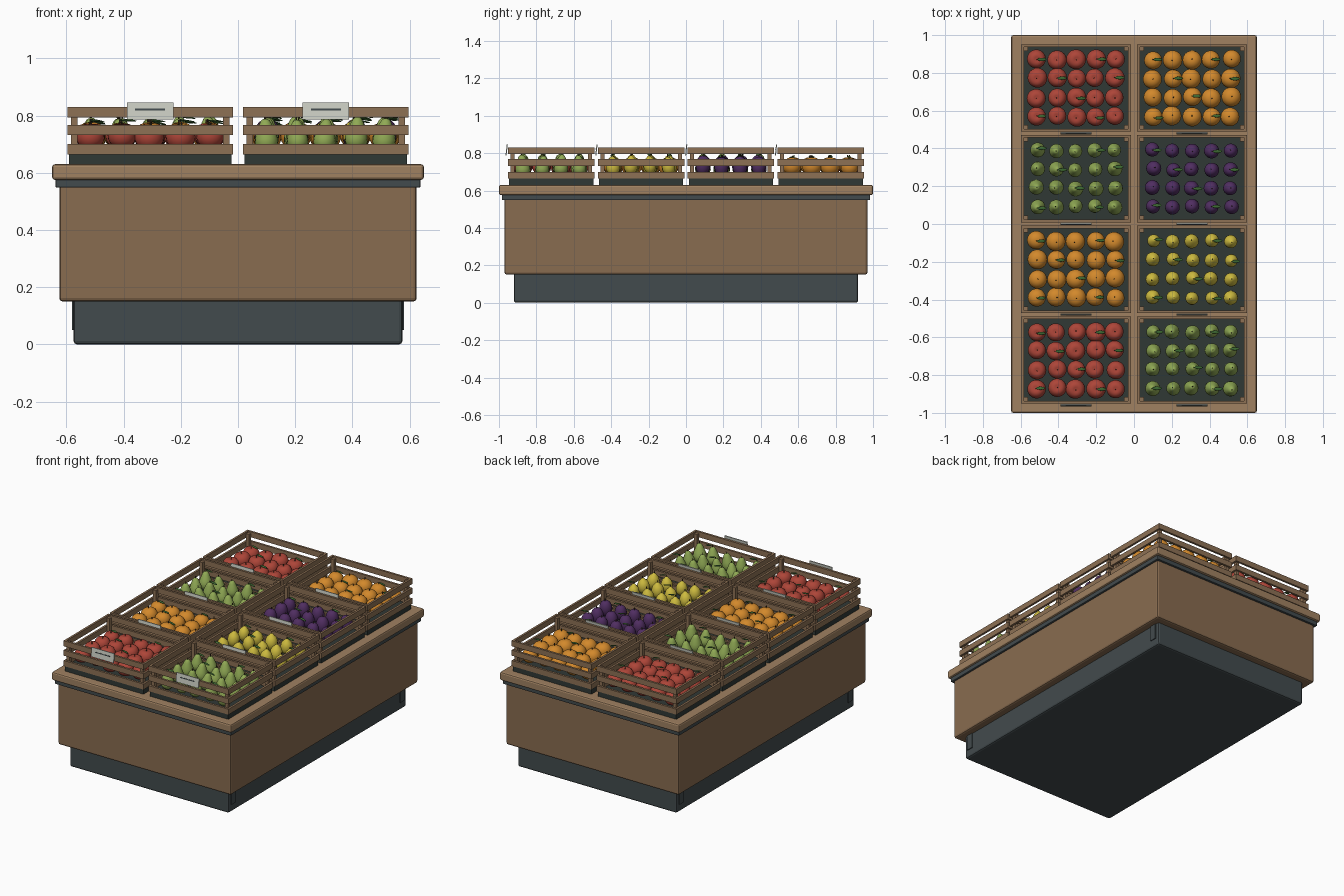
import bpy, bmesh, math, random
from mathutils import Matrix, Vector

if "Cube" in bpy.data.objects:
    bpy.data.objects.remove(bpy.data.objects["Cube"])

random.seed(4)


def material(name, r, g, b):
    m = bpy.data.materials.new(name)
    m.diffuse_color = (r, g, b, 1)
    m.use_nodes = True
    m.node_tree.nodes["Principled BSDF"].inputs["Base Color"].default_value = m.diffuse_color
    return m


WOOD = material("panel_wood", 0.25, 0.15, 0.08)
TOP = material("top_wood", 0.35, 0.22, 0.12)
SLAT = material("crate_wood", 0.27, 0.165, 0.09)
DARK = material("dark_metal", 0.055, 0.07, 0.075)
LINER = material("tray_liner", 0.03, 0.04, 0.036)
CARD = material("tag_card", 0.6, 0.62, 0.55)
LEAF = material("leaf_green", 0.05, 0.15, 0.035)
STEM = material("stem_brown", 0.07, 0.045, 0.02)


def add_object(name, mesh, matrix=Matrix()):
    o = bpy.data.objects.new(name, mesh)
    o.matrix_world = matrix
    bpy.context.collection.objects.link(o)
    return o


def boxes_mesh(name, boxes, mat):
    """Mesh of boxes, each given as (centre, size)."""
    bm = bmesh.new()
    for c, s in boxes:
        bmesh.ops.create_cube(bm, size=1, matrix=Matrix.Translation(c) @ Matrix.Diagonal((*s, 1)))
    me = bpy.data.meshes.new(name)
    bm.to_mesh(me)
    bm.free()
    me.materials.append(mat)
    return me


def block(name, x, y, z0, z1, mat, bevel):
    """Centred bevelled block with half sizes x, y."""
    me = boxes_mesh(name, [((0, 0, (z0 + z1) / 2), (2 * x, 2 * y, z1 - z0))], mat)
    b = add_object(name, me).modifiers.new("bevel", "BEVEL")
    b.width, b.segments = bevel, 2


def lathe(name, profile, mat, sides=18):
    """Smooth solid of revolution; the profile starts and ends on the axis."""
    bm = bmesh.new()
    vs = [bm.verts.new((r, 0, z)) for r, z in profile]
    es = [bm.edges.new(p) for p in zip(vs, vs[1:])]
    bmesh.ops.spin(bm, geom=vs + es, cent=(0, 0, 0), axis=(0, 0, 1),
                   angle=2 * math.pi, steps=sides, use_duplicate=False)
    bmesh.ops.remove_doubles(bm, verts=bm.verts, dist=1e-5)
    bmesh.ops.recalc_face_normals(bm, faces=bm.faces)
    for f in bm.faces:
        f.smooth = True
    me = bpy.data.meshes.new(name)
    bm.to_mesh(me)
    bm.free()
    me.materials.append(mat)
    return me


# Stand: plinth, cabinet, dark lip and wooden top
block("plinth", 0.575, 0.92, 0.0, 0.17, DARK, 0.012)
block("cabinet", 0.625, 0.97, 0.15, 0.56, WOOD, 0.012)
block("lip", 0.638, 0.984, 0.548, 0.58, DARK, 0.005)
block("table_top", 0.65, 1.0, 0.575, 0.63, TOP, 0.01)
add_object("plinth_plates", boxes_mesh("plinth_plates", [
    ((sx * 0.575, sy * 0.872, 0.1), (0.012, 0.045, 0.1)) for sx in (-1, 1) for sy in (-1, 1)], DARK))

# Crate: three slats per side plus corner posts
W, D, T = 0.58, 0.462, 0.014
slats = []
for z in (0.682, 0.75, 0.812):
    for s in (-1, 1):
        slats.append(((0, s * (D - T) / 2, z), (W, T, 0.036)))
        slats.append(((s * (W - T) / 2, 0, z), (T, D - 2 * T, 0.036)))
for sx in (-1, 1):
    for sy in (-1, 1):
        slats.append(((sx * (W / 2 - T - 0.01), sy * (D / 2 - T - 0.01), 0.737), (0.022, 0.022, 0.165)))
crate_mesh = boxes_mesh("crate", slats, SLAT)
tray_mesh = boxes_mesh("tray", [((0, 0, 0.648), (W - 0.012, D - 0.012, 0.036))], LINER)

# Price tag with a dark bar, leaning slightly back
tag_mesh = boxes_mesh("tag", [((0, 0, 0), (0.163, 0.006, 0.06))], CARD)
bar_mesh = boxes_mesh("tag_bar", [((0, -0.003, 0.005), (0.105, 0.003, 0.006))], DARK)

# Fruit profiles as (radius, height)
def oval(r, h, dimple=0.0, power=1.0):
    pts = []
    for k in range(13):
        a = math.pi * k / 12
        rr, z = r * math.sin(a), -h * math.cos(a)
        z -= dimple * max(0, 1 - rr / (0.6 * r)) * (1 if z > 0 else -1)
        pts.append((0 if k in (0, 12) else rr, z))
    return pts


pear = [(0, -.055), (.018, -.053), (.031, -.043), (.038, -.027), (.038, -.012), (.034, .006),
        (.027, .023), (.021, .038), (.015, .049), (.008, .055), (0, .056)]
lemon = [(0, -.053), (.008, -.05), (.014, -.044), (.027, -.033), (.035, -.015), (.036, 0),
         (.034, .015), (.027, .032), (.014, .044), (.008, .051), (0, .054)]
fruits = {  # name: (mesh, top height, centre height)
    "apple": (lathe("apple", oval(.05, .047, .012), material("red", .42, .06, .04)), .035, .724),
    "orange": (lathe("orange", oval(.05, .048, .003), material("orange", .65, .25, .025)), .045, .724),
    "pear": (lathe("pear", pear, material("green", .28, .40, .09)), .055, .73),
    "lemon": (lathe("lemon", lemon, material("yellow", .62, .5, .05)), .053, .728),
    "plum": (lathe("plum", oval(.038, .053, .004), material("purple", .08, .027, .12)), .049, .728),
}
stem_mesh = lathe("stem", [(0, -.005), (.003, -.005), (.0025, .012), (0, .012)], STEM, 6)
leaf_mesh = lathe("leaf", oval(1, 1), LEAF, 8)

# Fill the table: two crates per row, front to back
rows = [("apple", "pear"), ("orange", "lemon"), ("pear", "plum"), ("apple", "orange")]
for r, pair in enumerate(rows):
    for side, kind in zip((-1, 1), pair):
        cx, cy = side * 0.307, -0.72 + 0.48 * r
        at = Matrix.Translation((cx, cy, 0))
        add_object("crate", crate_mesh, at)
        add_object("tray", tray_mesh, at)
        lean = Matrix.Translation((cx, cy - D / 2 - 0.008, 0.816)) @ Matrix.Rotation(math.radians(-6), 4, "X")
        add_object("price_tag", tag_mesh, lean)
        add_object("price_tag_bar", bar_mesh, lean)
        mesh, top, cz = fruits[kind]
        for j in range(4):
            for i in range(5):
                p = Vector((cx + (i - 2) * 0.103 + random.uniform(-.005, .005),
                            cy + (j - 1.5) * 0.1 + random.uniform(-.005, .005),
                            cz + random.uniform(0, .008)))
                m = (Matrix.Translation(p)
                     @ Matrix.Rotation(random.uniform(-.12, .12), 4, "X")
                     @ Matrix.Rotation(random.uniform(-.12, .12), 4, "Y")
                     @ Matrix.Scale(random.uniform(.95, 1.06), 4))
                add_object(kind, mesh, m)
                tip = m @ Matrix.Translation((0, 0, top))
                add_object(kind + "_stem", stem_mesh, tip)
                if (i + j) % 3 == 0:
                    add_object(kind + "_leaf", leaf_mesh, m @ Matrix.Translation((.026, 0, max(top, .046) + .006))
                               @ Matrix.Rotation(.15, 4, "Y") @ Matrix.Diagonal((.025, .009, .003, 1)))
